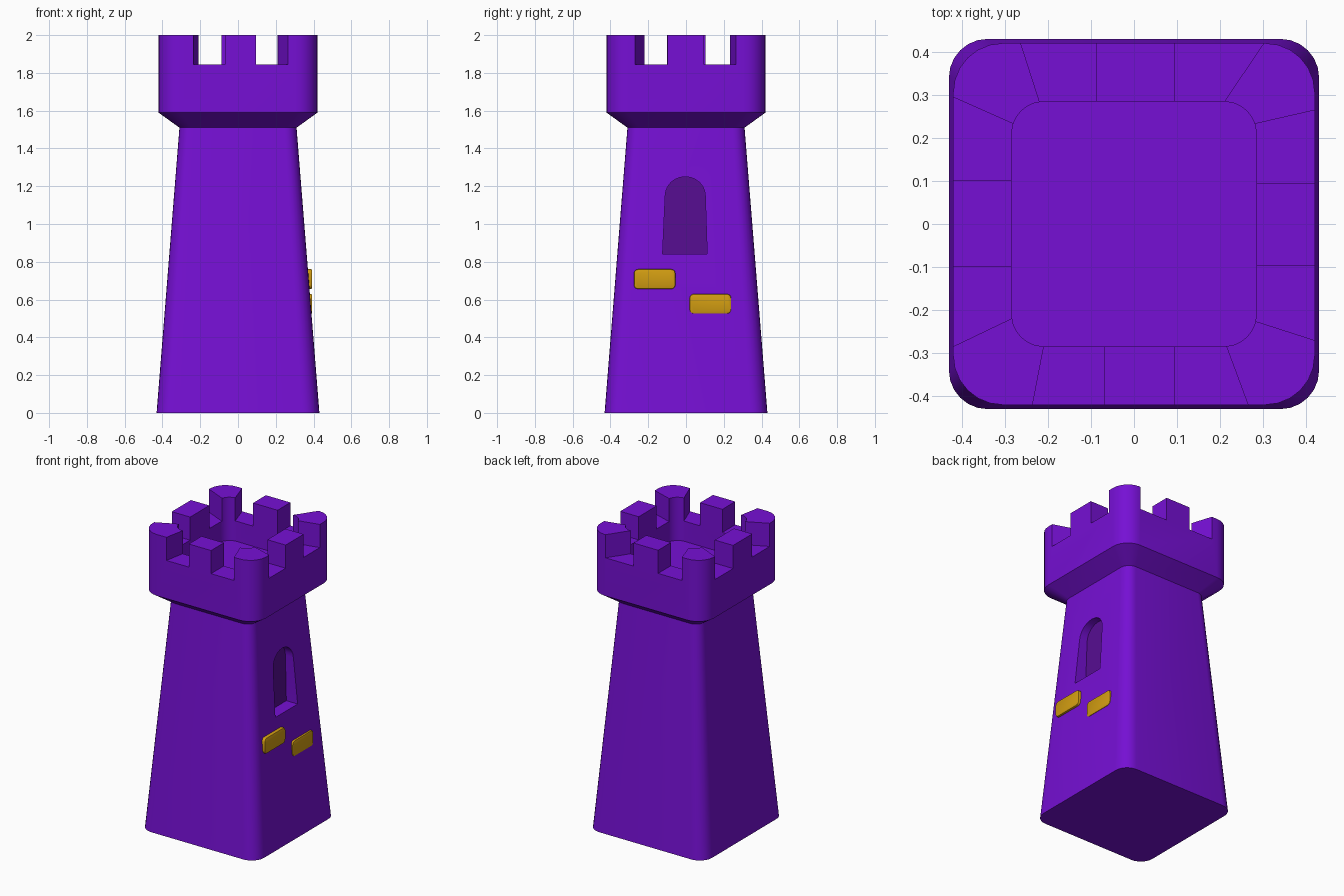
import bpy, bmesh, math

if "Cube" in bpy.data.objects:
    bpy.data.objects.remove(bpy.data.objects["Cube"])


def material(name, rgb):
    m = bpy.data.materials.new(name)
    m.diffuse_color = (*rgb, 1)
    m.use_nodes = True
    m.node_tree.nodes["Principled BSDF"].inputs["Base Color"].default_value = m.diffuse_color
    return m


purple = material("purple", (0.18, 0.005, 0.66))
dark = material("dark purple", (0.095, 0.004, 0.29))
gold = material("gold", (0.65, 0.34, 0.006))


def finish(name, bm, mats):
    bmesh.ops.recalc_face_normals(bm, faces=bm.faces)
    me = bpy.data.meshes.new(name)
    bm.to_mesh(me)
    bm.free()
    for m in mats:
        me.materials.append(m)
    ob = bpy.data.objects.new(name, me)
    bpy.context.collection.objects.link(ob)
    return ob


def activate(ob):
    bpy.ops.object.select_all(action='DESELECT')
    ob.select_set(True)
    bpy.context.view_layer.objects.active = ob


def rounded_square(h, r, z, seg=6):
    pts = []
    for q in range(4):
        a0 = q * math.pi / 2
        cx = (h - r) * (1 if q in (0, 3) else -1)
        cy = (h - r) * (1 if q < 2 else -1)
        for i in range(seg + 1):
            a = a0 + i / seg * math.pi / 2
            pts.append((cx + r * math.cos(a), cy + r * math.sin(a), z))
    return pts


def prism(bm, a, b):
    """Closed solid between two matching outlines."""
    va, vb = [bm.verts.new(p) for p in a], [bm.verts.new(p) for p in b]
    n = len(va)
    bm.faces.new(va[::-1])
    bm.faces.new(vb)
    for i in range(n):
        j = (i + 1) % n
        bm.faces.new((va[i], va[j], vb[j], vb[i]))


# Tower: tapered shaft, flared crown and sunken roof as one lofted shell
FLOOR = 1.71
bm = bmesh.new()
rings = []
for h, r, z in [(0.431, 0.09, 0), (0.31, 0.065, 1.51), (0.421, 0.115, 1.59),
                (0.421, 0.115, 2.0), (0.285, 0.075, 2.0), (0.285, 0.075, FLOOR)]:
    rings.append([bm.verts.new(p) for p in rounded_square(h, r, z)])
bm.faces.new(rings[0][::-1])
bm.faces.new(rings[-1])
for a, b in zip(rings, rings[1:]):
    for i in range(len(a)):
        j = (i + 1) % len(a)
        bm.faces.new((a[i], a[j], b[j], b[i]))
tower = finish("tower", bm, [purple, dark])

# Crenel cutters: per gap, the two edges as (outer, inner) positions along the wall
gaps = {
    "back": [((-0.265, -0.22), (-0.088, -0.088)), ((0.094, 0.094), (0.305, 0.21))],
    "front": [((-0.237, -0.21), (-0.07, -0.07)), ((0.095, 0.095), (0.267, 0.215))],
    "left": [((-0.287, -0.22), (-0.1, -0.1)), ((0.103, 0.103), (0.297, 0.235))],
    "right": [((-0.272, -0.227), (-0.097, -0.097)), ((0.094, 0.094), (0.266, 0.234))],
}
place = {
    "back": lambda u, d: (u, d), "front": lambda u, d: (u, -d),
    "left": lambda u, d: (-d, u), "right": lambda u, d: (d, u),
}


def along(edge, d):
    o, i = edge
    return i + (o - i) * (d - 0.285) / (0.425 - 0.285)


bm = bmesh.new()
for side, pairs in gaps.items():
    for e0, e1 in pairs:
        quad = [place[side](along(e, d), d) for e, d in
                ((e0, 0.26), (e0, 0.45), (e1, 0.45), (e1, 0.26))]
        prism(bm, [(*p, 1.845) for p in quad], [(*p, 2.1) for p in quad])
crenels = finish("crenel_cutter", bm, [purple])

# Window cutter: arched niche with a vertical back
BACK = 0.28
outline = [(-0.124, 0.84), (0.112, 0.84)]
for i in range(13):
    a = math.pi * i / 12
    outline.append((-0.004 + 0.106 * math.cos(a), 1.15 + 0.1 * math.sin(a)))
bm = bmesh.new()
prism(bm, [(BACK, y, z) for y, z in outline], [(0.5, y, z) for y, z in outline])
niche = finish("window_cutter", bm, [purple])

for cutter in (crenels, niche):
    cutter.hide_render = True
    activate(tower)
    mod = tower.modifiers.new("cut", 'BOOLEAN')
    mod.operation = 'DIFFERENCE'
    mod.solver = 'EXACT'
    mod.object = cutter
    bpy.ops.object.modifier_apply(modifier=mod.name)
    bpy.data.objects.remove(cutter, do_unlink=True)

# Dark back of the window niche
for p in tower.data.polygons:
    is_back = abs(p.center.x - BACK) < 0.002 and p.normal.x > 0.9 and 0.8 < p.center.z < 1.3
    p.material_index = 1 if is_back else 0
activate(tower)
bpy.ops.object.shade_smooth_by_angle(angle=math.radians(28))

# Two gold bricks set into the wall below the window
for name, y, z in (("upper_brick", -0.166, 0.708), ("lower_brick", 0.129, 0.577)):
    bm = bmesh.new()
    w, h, r = 0.11, 0.0525, 0.022
    pts = []
    for q, (sy, sz) in enumerate(((1, 1), (-1, 1), (-1, -1), (1, -1))):
        for i in range(4):
            a = (q + i / 3) * math.pi / 2
            pts.append((y + sy * (w - r) + r * math.cos(a), z + sz * (h - r) + r * math.sin(a)))
    prism(bm, [(0.335, *p) for p in pts], [(0.393, *p) for p in pts])
    front = [e for e in bm.edges if all(v.co.x > 0.39 for v in e.verts)]
    bmesh.ops.bevel(bm, geom=front, offset=0.007, segments=2, affect='EDGES', profile=0.5)
    brick = finish(name, bm, [gold])
    activate(brick)
    bpy.ops.object.shade_smooth_by_angle(angle=math.radians(40))
